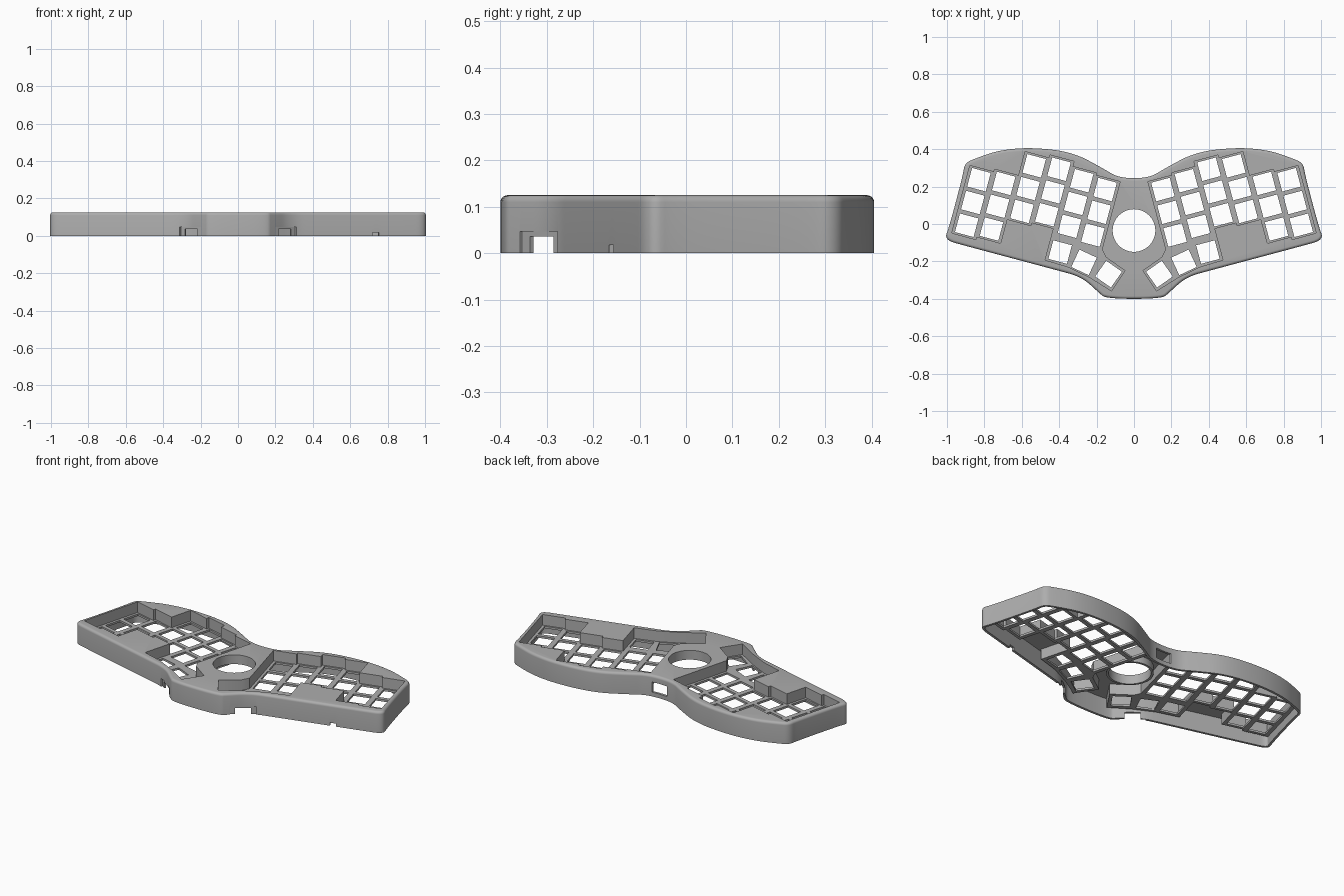
import bpy, bmesh, math
from mathutils import Matrix, Vector

if "Cube" in bpy.data.objects:
    bpy.data.objects.remove(bpy.data.objects["Cube"], do_unlink=True)

HEIGHT, ROUND, WALL = 0.125, 0.015, 0.014
PLATE_LOW, PLATE_TOP = 0.05, 0.062
TILT = math.radians(15)
PITCH_U, PITCH_V, HOLE = 0.133, 0.126, 0.103
FIRST_U, HALF_V = 0.197, 0.187
STAGGER = (0.012, 0.025, 0.053, 0.036, -0.097, -0.112)
THUMBS = ((0.395, -0.15, 15), (0.267, -0.205, 25), (0.136, -0.268, 35))

grey = bpy.data.materials.new("matte_grey")
grey.use_nodes = True
grey.diffuse_color = (0.42, 0.42, 0.42, 1)
grey.node_tree.nodes["Principled BSDF"].inputs["Base Color"].default_value = grey.diffuse_color


def tilted(u, v):
    """Turn key-grid coordinates into plan coordinates."""
    c, s = math.cos(TILT), math.sin(TILT)
    return (u * c - v * s, u * s + v * c)


def rounded(points, steps=3):
    """Corner cutting on a closed outline."""
    for _ in range(steps):
        pairs = zip(points, points[1:] + points[:1])
        points = [tuple(p + (q - p) * t for p, q in zip(a, b))
                  for a, b in pairs for t in (0.25, 0.75)]
    return points


def offset(points, dist):
    """Mitred offset of a closed outline; positive grows it."""
    n = len(points)
    pts = [Vector(p) for p in points]
    area = sum(pts[i - 1].cross(pts[i]) for i in range(n))
    side = 1 if area > 0 else -1
    result = []
    for i in range(n):
        a = (pts[i] - pts[i - 1]).normalized()
        b = (pts[(i + 1) % n] - pts[i]).normalized()
        na, nb = Vector((a.y, -a.x)) * side, Vector((b.y, -b.x)) * side
        result.append(tuple(pts[i] + (na + nb) * (dist / (1 + na.dot(nb)))))
    return result


def finish(name, bm):
    bmesh.ops.recalc_face_normals(bm, faces=bm.faces)
    mesh = bpy.data.meshes.new(name)
    bm.to_mesh(mesh)
    bm.free()
    mesh.materials.append(grey)
    obj = bpy.data.objects.new(name, mesh)
    bpy.context.collection.objects.link(obj)
    return obj


def stack(name, rings):
    """Solid from matching outlines at rising heights."""
    bm = bmesh.new()
    loops = [[bm.verts.new((x, y, z)) for x, y in pts] for pts, z in rings]
    n = len(loops[0])
    for low, high in zip(loops, loops[1:]):
        for i in range(n):
            j = (i + 1) % n
            bm.faces.new((low[i], low[j], high[j], high[i]))
    bm.faces.new(loops[0])
    bm.faces.new(loops[-1])
    return finish(name, bm)


def boxes(name, items):
    """Boxes given as x, y, turn, width, depth, low z, high z."""
    bm = bmesh.new()
    for x, y, turn, w, d, low, high in items:
        m = (Matrix.Translation((x, y, (low + high) / 2)) @ Matrix.Rotation(turn, 4, "Z")
             @ Matrix.Diagonal((w, d, high - low, 1)))
        bmesh.ops.create_cube(bm, size=1, matrix=m)
    return finish(name, bm)


def combine(target, tool, operation):
    mod = target.modifiers.new("combine", "BOOLEAN")
    mod.operation, mod.object, mod.solver = operation, tool, "EXACT"
    bpy.ops.object.select_all(action="DESELECT")
    bpy.context.view_layer.objects.active = target
    target.select_set(True)
    bpy.ops.object.modifier_apply(modifier=mod.name)
    bpy.data.objects.remove(tool, do_unlink=True)


def circle(radius, cy, count=64):
    return [(radius * math.cos(math.tau * i / count),
             cy + radius * math.sin(math.tau * i / count)) for i in range(count)]


# Winged case outline
half = [(0.08, 0.245), (0.17, 0.30), (0.33, 0.385), (0.55, 0.41), (0.72, 0.395),
        (0.85, 0.35), (0.905, 0.325), (0.915, 0.26), (0.988, -0.015), (1.015, -0.085),
        (0.90, -0.117), (0.42, -0.245), (0.28, -0.283), (0.19, -0.365), (0.15, -0.4)]
outline = rounded(half + [(-x, y) for x, y in reversed(half)])

# Outer body with a rounded top edge
rings = [(outline, 0)]
for i in range(6):
    a = math.pi / 2 * i / 5
    rings.append((offset(outline, -ROUND * (1 - math.cos(a))),
                  HEIGHT - ROUND + ROUND * math.sin(a)))
case = stack("keyboard_case", rings)

# Hollow underside
inner = offset(outline, -WALL)
combine(case, stack("cavity", [(inner, -0.05), (inner, HEIGHT - 0.013)]), "DIFFERENCE")

# Stepped key well outline for the left wing
columns = [(FIRST_U + i * PITCH_U, v) for i, v in enumerate(STAGGER)]
hw = PITCH_U / 2
well = []
for u, v in columns:
    well += [tilted(u - hw, v + HALF_V), tilted(u + hw, v + HALF_V)]
for u, v in reversed(columns[2:]):
    left = u - hw if v != STAGGER[2] else 0.409
    well += [tilted(u + hw, v - HALF_V), tilted(left, v - HALF_V)]
well += [tilted(0.409, -0.309), (0.35, -0.23), (0.232, -0.288), (0.12, -0.358),
         (0.048, -0.25), (0.15, -0.178), tilted(columns[0][0] - hw, STAGGER[0] - HALF_V)]

# Key positions for the left wing
keys = [(*tilted(u, v + row * PITCH_V), TILT) for u, v in columns for row in (-1, 0, 1)]
keys += [(x, y, math.radians(a)) for x, y, a in THUMBS]

# Key wells with walls, plates and switch openings on both wings
for side in (1, -1):
    shape = [(side * x, y) for x, y in well]
    tub = offset(shape, 0.008)
    combine(case, stack("tub", [(tub, PLATE_LOW), (tub, HEIGHT - 0.006)]), "UNION")
    combine(case, stack("well", [(shape, PLATE_TOP), (shape, HEIGHT + 0.05)]), "DIFFERENCE")
    holes = [(side * x, y, side * a, HOLE, HOLE, 0.02, 0.09) for x, y, a in keys]
    combine(case, boxes("key_holes", holes), "DIFFERENCE")

# Collar and round opening in the middle
collar, opening = circle(0.127, -0.035), circle(0.114, -0.035)
combine(case, stack("collar", [(collar, 0.07), (collar, HEIGHT - 0.005)]), "UNION")
combine(case, stack("opening", [(opening, -0.05), (opening, HEIGHT + 0.05)]), "DIFFERENCE")

# Front cable ports with a wider outer recess
for side in (1, -1):
    turn = side * math.radians(37)
    out = Vector((side * math.sin(math.radians(37)), -math.cos(math.radians(37))))
    spot = Vector((side * 0.25, -0.311))
    far = spot + out * 0.02
    combine(case, boxes("port", [(*spot, turn, 0.085, 0.07, -0.02, 0.036)]), "DIFFERENCE")
    combine(case, boxes("recess", [(*far, turn, 0.14, 0.04, -0.02, 0.047)]), "DIFFERENCE")

# Rear cable port and small front notch
combine(case, boxes("rear_port", [(0, 0.24, 0, 0.1, 0.07, 0.025, 0.085)]), "DIFFERENCE")
combine(case, boxes("notch", [(0.735, -0.16, TILT, 0.036, 0.05, -0.02, 0.018)]), "DIFFERENCE")

case.select_set(True)
bpy.context.view_layer.objects.active = case
bpy.ops.object.shade_smooth_by_angle(angle=math.radians(30))
